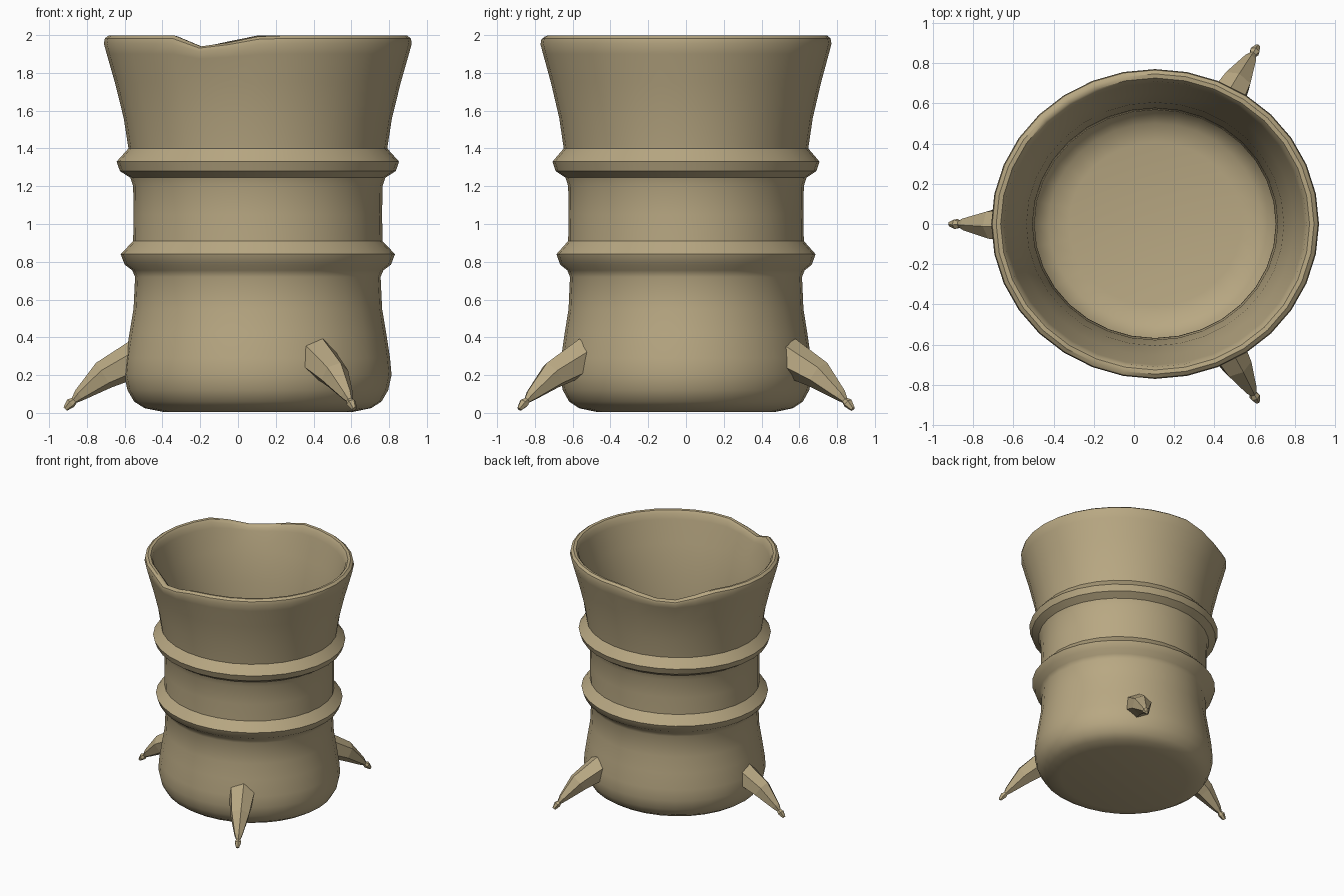
import bpy, bmesh, math
from mathutils import Vector

if "Cube" in bpy.data.objects:
    bpy.data.objects.remove(bpy.data.objects["Cube"])

CX = 0.105      # vessel axis offset
SY = 0.945      # vessel is slightly narrower in y
SEG = 32

clay = bpy.data.materials.new("tan clay")
clay.diffuse_color = (0.48, 0.39, 0.225, 1)
clay.use_nodes = True
clay.node_tree.nodes["Principled BSDF"].inputs["Base Color"].default_value = clay.diffuse_color


def finish(bm, name, angle=None):
    bmesh.ops.recalc_face_normals(bm, faces=bm.faces[:])
    me = bpy.data.meshes.new(name)
    bm.to_mesh(me)
    bm.free()
    me.materials.append(clay)
    ob = bpy.data.objects.new(name, me)
    bpy.context.collection.objects.link(ob)
    if angle:
        bpy.ops.object.select_all(action='DESELECT')
        ob.select_set(True)
        bpy.context.view_layer.objects.active = ob
        bpy.ops.object.shade_smooth_by_angle(angle=math.radians(angle))
    return ob


def skin(bm, rings):
    for a, b in zip(rings, rings[1:]):
        n = len(a)
        for i in range(n):
            bm.faces.new((a[i], a[(i + 1) % n], b[(i + 1) % n], b[i]))


def notch(deg, start, low, end, depth):
    # triangular dip over an angle range
    if start < deg <= low:
        return depth * (deg - start) / (low - start)
    if low < deg < end:
        return depth * (end - deg) / (end - low)
    return 0.0


# Vessel: outer wall with two bands, rounded rim, inner wall and floor
outer = [(0.50, 0.005), (0.60, 0.025), (0.655, 0.06), (0.69, 0.12), (0.708, 0.20),
         (0.70, 0.29), (0.68, 0.42), (0.658, 0.55), (0.65, 0.72), (0.665, 0.755),
         (0.705, 0.785), (0.726, 0.84), (0.66, 0.91), (0.658, 1.05), (0.66, 1.20),
         (0.675, 1.245), (0.73, 1.28), (0.748, 1.33), (0.685, 1.40), (0.71, 1.56),
         (0.757, 1.75), (0.80, 1.90), (0.815, 1.955), (0.81, 1.983), (0.79, 1.998)]
inner = [(0.768, 1.995), (0.752, 1.975), (0.742, 1.93), (0.69, 1.75), (0.64, 1.50),
         (0.61, 1.20), (0.60, 0.70), (0.62, 0.45), (0.635, 0.26), (0.60, 0.15),
         (0.53, 0.09), (0.43, 0.07)]
bm = bmesh.new()
rings = []
for r, z in outer + inner:
    k = max(0.0, (z - 1.70) / 0.30)
    ring = []
    for i in range(SEG):
        d = 360 * i / SEG
        dip = notch(d, 236, 249, 272, 0.066) + notch(d, 90, 120, 145, 0.085)
        a = math.radians(d)
        ring.append(bm.verts.new((CX + r * math.cos(a), SY * r * math.sin(a), z - k * k * dip)))
    rings.append(ring)
skin(bm, rings)
bm.faces.new(rings[0])
bm.faces.new(rings[-1])
finish(bm, "vessel", 36)

# Three tapering six-sided legs: (distance out, height, half size, tilt in degrees)
path = [(0.645, 0.29, 0.105, 8), (0.815, 0.20, 0.078, 33), (0.945, 0.093, 0.034, 42),
        (0.972, 0.066, 0.018, 45), (0.99, 0.052, 0.027, 45), (1.02, 0.02, 0.013, 45)]
for name, deg in (("left_leg", 180), ("front_right_leg", -60), ("back_right_leg", 60)):
    a = math.radians(deg)
    out = Vector((math.cos(a), math.sin(a), 0))
    side = Vector((-math.sin(a), math.cos(a), 0))
    bm = bmesh.new()
    rings = []
    for d, z, r, tilt in path:
        t = math.radians(tilt)
        up = out * math.sin(t) + Vector((0, 0, math.cos(t)))
        c = Vector((CX, 0, z)) + out * d
        rings.append([bm.verts.new(c + up * r * math.cos(q) + side * r * math.sin(q))
                      for q in (math.tau * i / 6 + 0.15 for i in range(6))])
    skin(bm, rings)
    bm.faces.new(rings[0])
    bm.faces.new(rings[-1])
    finish(bm, name)
